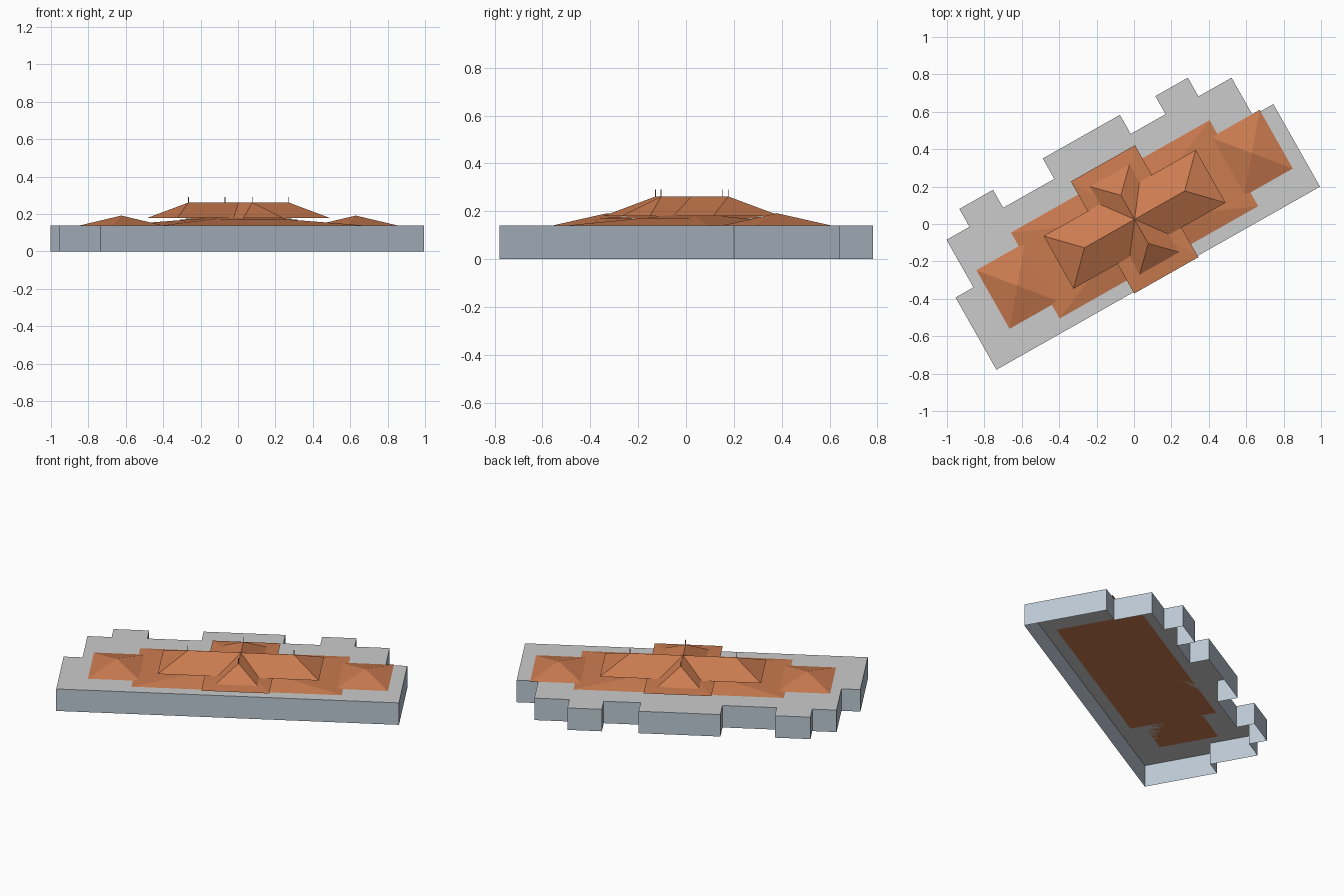
import bpy, bmesh, math
from mathutils import Matrix, Vector

if "Cube" in bpy.data.objects:
    bpy.data.objects.remove(bpy.data.objects["Cube"])

ROT = Matrix.Rotation(math.radians(29.5), 4, 'Z')
CENTRE = (0.015, 0.02)          # roof centre in the building's own axes
WALL_TOP = 0.14


def material(name, rgb):
    m = bpy.data.materials.new(name)
    m.diffuse_color = (*rgb, 1)
    m.use_nodes = True
    m.node_tree.nodes["Principled BSDF"].inputs["Base Color"].default_value = m.diffuse_color
    return m


TILE = material("roof_tile", (0.60, 0.20, 0.08))
WALL = material("wall_grey", (0.50, 0.58, 0.66))
FLAT = material("flat_roof_grey", (0.58, 0.58, 0.55))


def add_object(name, bm, mats):
    bm.transform(ROT)
    me = bpy.data.meshes.new(name)
    bm.to_mesh(me)
    bm.free()
    for m in mats:
        me.materials.append(m)
    ob = bpy.data.objects.new(name, me)
    bpy.context.collection.objects.link(ob)
    return ob


def hip_roof(name, u, v, hu, hv, z0, z1, ru=0.0, rv=0.0):
    """Hipped roof: half sizes hu, hv; ridge half length ru or rv (none = pyramid)."""
    bm = bmesh.new()
    u, v = u + CENTRE[0], v + CENTRE[1]
    base = [bm.verts.new((u + a * hu, v + b * hv, z0))
            for a, b in ((-1, -1), (1, -1), (1, 1), (-1, 1))]
    lo = bm.verts.new((u - ru, v - rv, z1))
    hi = bm.verts.new((u + ru, v + rv, z1)) if ru or rv else lo
    # ridge vertex nearest each base corner
    near = [lo, hi, hi, lo] if ru else [lo, lo, hi, hi]
    bm.faces.new(base[::-1])
    for i in range(4):
        j = (i + 1) % 4
        ring = [base[i], base[j], near[j]]
        if near[i] is not near[j]:
            ring.append(near[i])
        bm.faces.new(ring)
    return add_object(name, bm, [TILE])


# Main block: stepped outline, walls and flat roof, open underneath
outline = [(-1.024, -0.316), (0.964, -0.316), (0.964, 0.191), (0.839, 0.191),
           (0.839, 0.424), (0.636, 0.424), (0.636, 0.539), (0.436, 0.539),
           (0.436, 0.428), (0.222, 0.428), (0.222, 0.545), (-0.252, 0.545),
           (-0.252, 0.420), (-0.566, 0.420), (-0.566, 0.530), (-0.773, 0.530),
           (-0.773, 0.420), (-0.914, 0.420), (-0.914, 0.128), (-1.024, 0.128)]
bm = bmesh.new()
bottom = [bm.verts.new((u, v, 0)) for u, v in outline]
top = [bm.verts.new((u, v, WALL_TOP)) for u, v in outline]
for i in range(len(outline)):
    j = (i + 1) % len(outline)
    bm.faces.new((bottom[i], bottom[j], top[j], top[i]))
bm.faces.new(top).material_index = 1
add_object("building_block", bm, [WALL, FLAT])

# Low pyramid roofs on the flat top
for side, s in (("left", -1), ("right", 1)):
    hip_roof(f"{side}_wing_roof", s * 0.72, 0, 0.15, 0.18, WALL_TOP, 0.192)
hip_roof("lower_main_roof", 0, 0, 0.61, 0.264, WALL_TOP, 0.192)
hip_roof("lower_cross_roof", 0, 0, 0.197, 0.344, 0.17, 0.20)

# Raised crossing roofs
hip_roof("upper_main_roof", 0, 0, 0.467, 0.162, 0.18, 0.262, ru=0.308)
hip_roof("upper_cross_roof", 0, 0, 0.122, 0.270, 0.18, 0.262, rv=0.148)

# Thin finials at the ridge ends
for i, (u, v) in enumerate(((-0.308, 0), (0.308, 0), (0, -0.148), (0, 0.148))):
    bm = bmesh.new()
    bmesh.ops.create_cone(bm, cap_ends=True, segments=6, radius1=0.002,
                          radius2=0.002, depth=0.04)
    bm.transform(Matrix.Translation(Vector((u + CENTRE[0], v + CENTRE[1], 0.272))))
    add_object(f"ridge_finial_{i + 1}", bm, [TILE])
